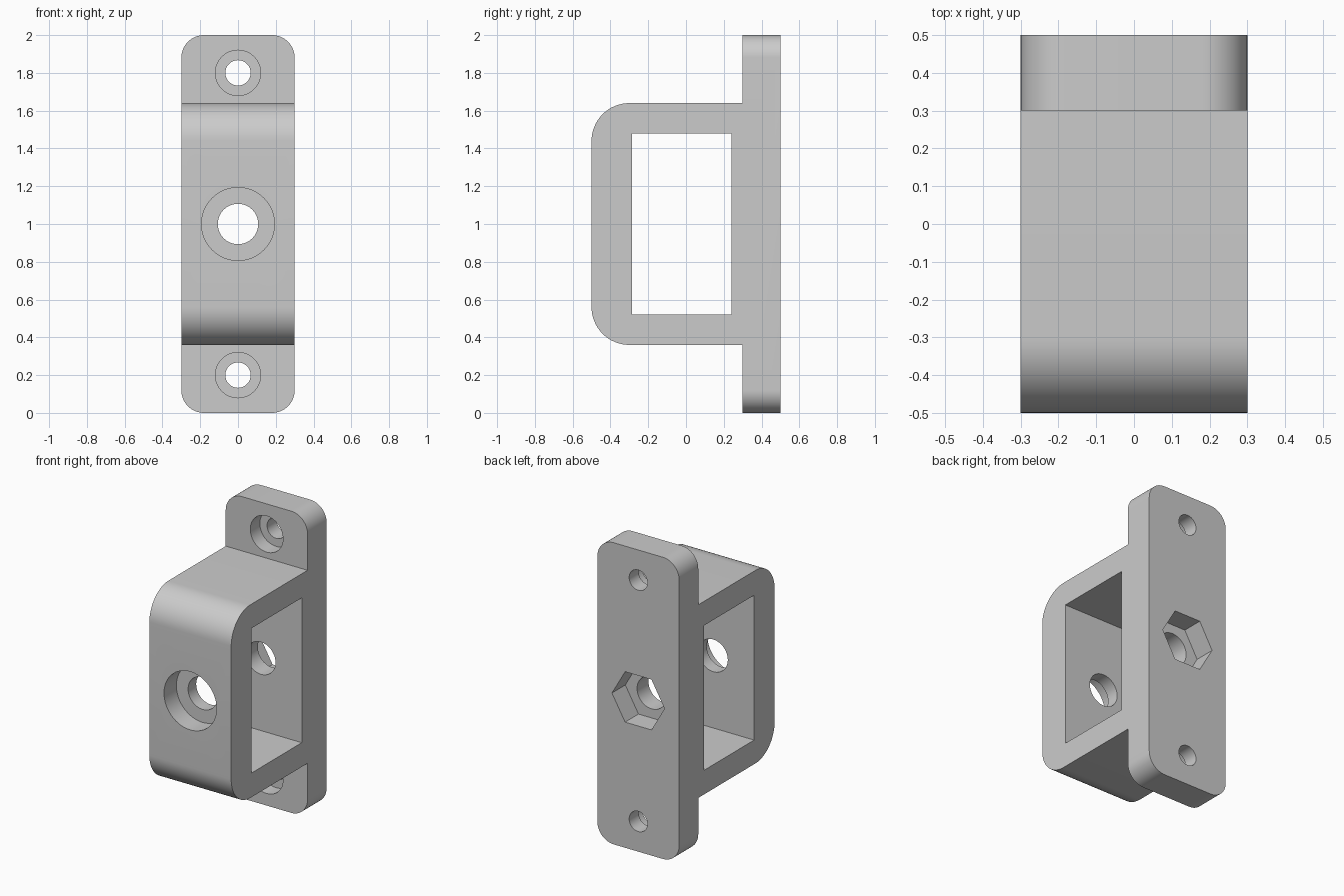
import bpy
import bmesh
from math import pi, cos, sin
from mathutils import Vector

if "Cube" in bpy.data.objects:
    bpy.data.objects.remove(bpy.data.objects["Cube"], do_unlink=True)

grey = bpy.data.materials.new("plain grey")
grey.use_nodes = True
colour = (0.6, 0.6, 0.6, 1)
grey.diffuse_color = colour
grey.node_tree.nodes["Principled BSDF"].inputs["Base Color"].default_value = colour


def prism(name, points, sweep):
    """Extrude a flat outline along the sweep vector."""
    bm = bmesh.new()
    face = bm.faces.new([bm.verts.new(p) for p in points])
    out = bmesh.ops.extrude_face_region(bm, geom=[face])
    moved = [v for v in out["geom"] if isinstance(v, bmesh.types.BMVert)]
    bmesh.ops.translate(bm, verts=moved, vec=Vector(sweep))
    bmesh.ops.recalc_face_normals(bm, faces=bm.faces)
    mesh = bpy.data.meshes.new(name)
    bm.to_mesh(mesh)
    bm.free()
    mesh.materials.append(grey)
    obj = bpy.data.objects.new(name, mesh)
    bpy.context.collection.objects.link(obj)
    return obj


def arc(cx, cy, r, start, steps=16):
    """Quarter-circle corner starting at the given angle."""
    return [(cx + r * cos(start + pi / 2 * i / steps),
             cy + r * sin(start + pi / 2 * i / steps)) for i in range(steps + 1)]


def combine(target, other, operation):
    mod = target.modifiers.new(operation, "BOOLEAN")
    mod.operation = operation
    mod.solver = "EXACT"
    mod.object = other
    bpy.context.view_layer.objects.active = target
    bpy.ops.object.modifier_apply(modifier=mod.name)
    bpy.data.objects.remove(other, do_unlink=True)


def bore(target, z, radius, y0, y1, sides=64):
    """Cut a round or many-sided hole along y."""
    ring = [(radius * cos(2 * pi * i / sides), y0,
             z + radius * sin(2 * pi * i / sides)) for i in range(sides)]
    combine(target, prism("bore_cutter", ring, (0, y1 - y0, 0)), "DIFFERENCE")


# Mounting plate with rounded corners
w, r = 0.3, 0.12
outline = (arc(w - r, 2 - r, r, 0) + arc(r - w, 2 - r, r, pi / 2)
           + arc(r - w, r, r, pi) + arc(w - r, r, r, 1.5 * pi))
bracket = prism("mounting_bracket", [(x, 0.3, z) for x, z in outline], (0, 0.2, 0))

# Projecting strap with rounded front edges
bottom, top, bend = 0.36, 1.64, 0.2
side = ([(0.4, top)] + arc(bend - 0.5, top - bend, bend, pi / 2)
        + arc(bend - 0.5, bottom + bend, bend, pi) + [(0.4, bottom)])
strap = prism("strap", [(-w, y, z) for y, z in side], (2 * w, 0, 0))
combine(bracket, strap, "UNION")

# Rectangular window through the sides
window = [(-0.4, y, z) for y, z in
          ((-0.285, 0.52), (0.24, 0.52), (0.24, 1.48), (-0.285, 1.48))]
combine(bracket, prism("window_cutter", window, (0.8, 0, 0)), "DIFFERENCE")

# Counterbored screw holes in the plate ends
for z in (0.2, 1.8):
    bore(bracket, z, 0.067, 0.2, 0.6)
    bore(bracket, z, 0.12, 0.2, 0.4)

# Central bolt hole, head recess and hexagonal nut pocket
bore(bracket, 1, 0.107, -0.6, 0.6)
bore(bracket, 1, 0.193, -0.6, -0.37)
bore(bracket, 1, 0.193, 0.36, 0.6, sides=6)

# Smooth curves, crisp edges
bpy.ops.object.select_all(action="DESELECT")
bracket.select_set(True)
bpy.context.view_layer.objects.active = bracket
bpy.ops.object.shade_smooth_by_angle(angle=pi / 6)
